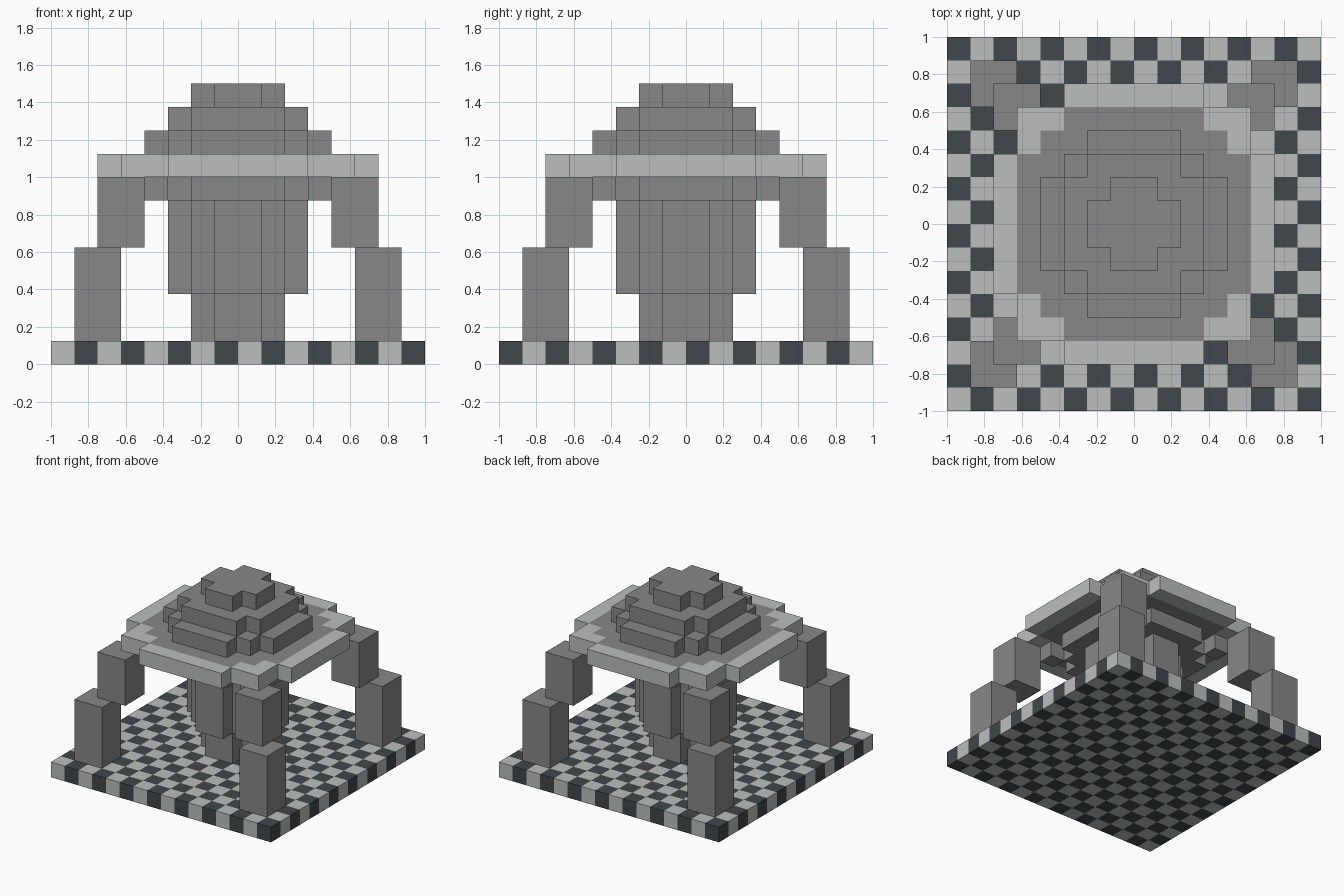
import bpy
import bmesh

cube = bpy.data.objects.get("Cube")
if cube:
    bpy.data.objects.remove(cube, do_unlink=True)

U = 0.125  # size of one block


def material(name, rgb):
    mat = bpy.data.materials.new(name)
    mat.use_nodes = True
    colour = (*rgb, 1.0)
    mat.diffuse_color = colour
    bsdf = next(n for n in mat.node_tree.nodes if n.type == "BSDF_PRINCIPLED")
    bsdf.inputs["Base Color"].default_value = colour
    bsdf.inputs["Roughness"].default_value = 0.9
    return mat


stone = material("mid grey stone", (0.245, 0.245, 0.245))
pale = material("pale grey stone", (0.50, 0.52, 0.51))
slate = material("dark slate", (0.052, 0.063, 0.072))


def disc(halves):
    """Cells of a stepped disc; halves lists the half width of each row outwards."""
    n = len(halves)
    fold = lambda k: k if k >= 0 else -1 - k
    return {(i, j) for j in range(-n, n) for i in range(-n, n)
            if fold(i) < halves[fold(j)] and fold(j) < halves[fold(i)]}


def slab(name, cells, low, high, mats, rule=lambda i, j: 0):
    """Extrude a set of grid cells between two levels, coloured cell by cell."""
    bm = bmesh.new()

    def face(points, slot):
        verts = [bm.verts.new((x * U, y * U, z * U)) for x, y, z in points]
        bm.faces.new(verts).material_index = slot

    for i, j in sorted(cells):
        slot = rule(i, j)
        ring = [(i, j), (i + 1, j), (i + 1, j + 1), (i, j + 1)]
        face([(x, y, high) for x, y in ring], slot)
        face([(x, y, low) for x, y in reversed(ring)], slot)
        around = [(i, j - 1), (i + 1, j), (i, j + 1), (i - 1, j)]
        for k, neighbour in enumerate(around):
            if neighbour not in cells:
                a, b = ring[k], ring[(k + 1) % 4]
                face([(*a, low), (*b, low), (*b, high), (*a, high)], slot)
    bmesh.ops.remove_doubles(bm, verts=bm.verts, dist=U / 100)
    mesh = bpy.data.meshes.new(name)
    bm.to_mesh(mesh)
    bm.free()
    for mat in mats:
        mesh.materials.append(mat)
    obj = bpy.data.objects.new(name, mesh)
    bpy.context.collection.objects.link(obj)
    return obj


def box(name, x, y, low, high, size):
    cells = {(x + a, y + b) for a in range(size) for b in range(size)}
    return slab(name, cells, low, high, [stone])


# Chequered floor
slab("floor", disc([8] * 8), 0, 1, [pale, slate], lambda i, j: (i + j) % 2)

# Central column, flaring upwards
slab("column_foot", disc([2, 1]), 1, 3, [stone])
slab("column_shaft", disc([3, 2, 1]), 3, 7, [stone])
slab("column_capital", disc([4, 4, 3, 2]), 7, 8, [stone])

# Corner legs: lower post, upper post leaning inwards, inner bracket
for side, sx in (("left", 1), ("right", -1)):
    for end, sy in (("front", -1), ("back", 1)):
        for part, start, size, low, high in (("lower_leg", 5, 2, 1, 5),
                                             ("upper_leg", 4, 2, 5, 8),
                                             ("bracket", 3, 1, 7, 8)):
            x = start if sx > 0 else -start - size
            y = start if sy > 0 else -start - size
            box(f"{end}_{side}_{part}", x, y, low, high, size)

# Roof plate with pale rim and grey centre
centre = disc([5, 5, 5, 4, 3])
slab("roof_plate", disc([6, 6, 6, 5, 5, 3]), 8, 9, [pale, stone],
     lambda i, j: int((i, j) in centre))

# Stepped dome
for level, (name, halves) in enumerate((("dome_lower_tier", [4, 4, 3, 2]),
                                        ("dome_middle_tier", [3, 3, 2]),
                                        ("dome_top_tier", [2, 1]))):
    slab(name, disc(halves), 9 + level, 10 + level, [stone])
